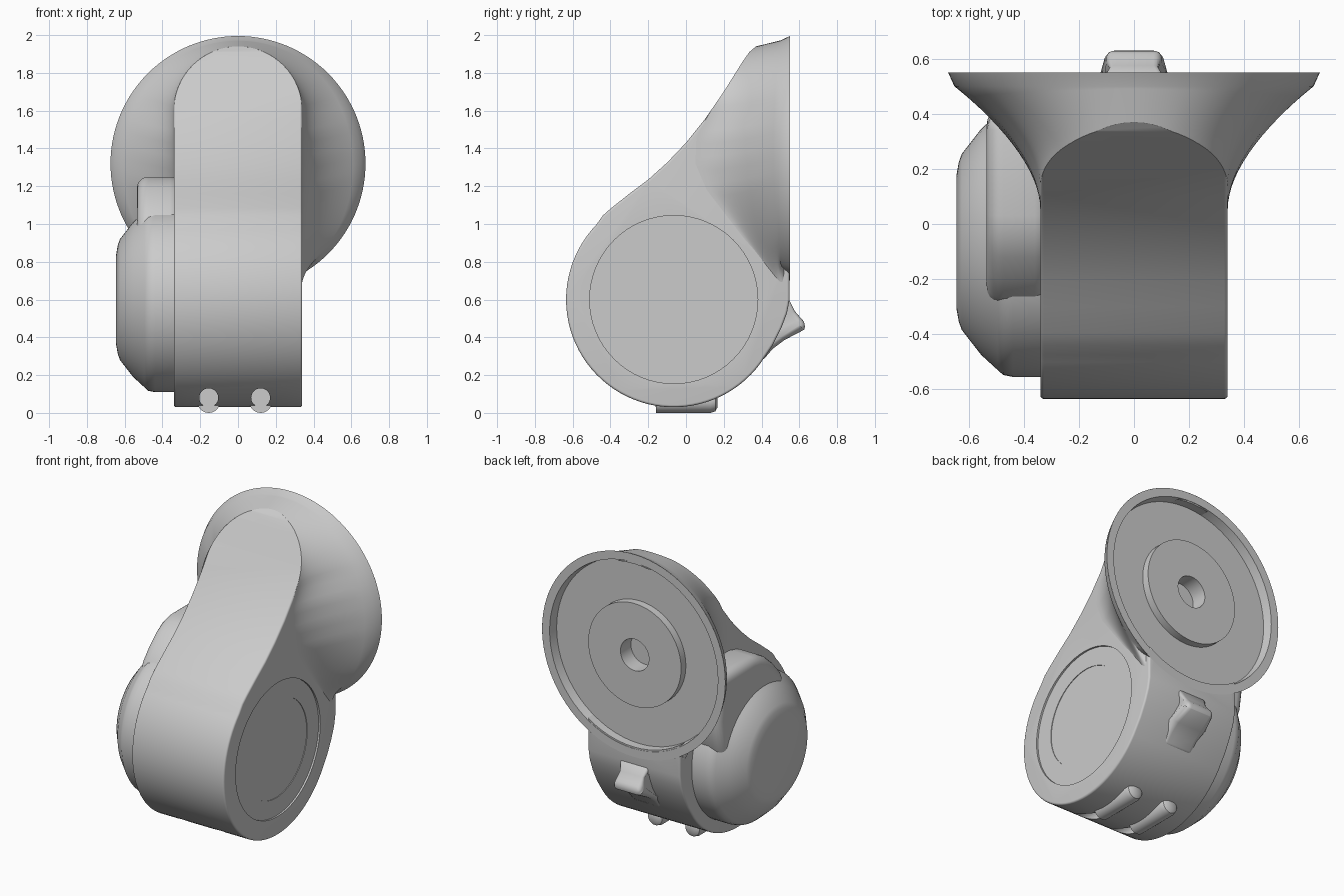
import bpy, bmesh
from math import sin, cos, pi, radians
from mathutils import Vector

if "Cube" in bpy.data.objects:
    bpy.data.objects.remove(bpy.data.objects["Cube"])

grey = bpy.data.materials.new("plain grey")
grey.use_nodes = True
grey.diffuse_color = (0.6, 0.6, 0.6, 1)
grey.node_tree.nodes["Principled BSDF"].inputs["Base Color"].default_value = (0.6, 0.6, 0.6, 1)


def finish(name, bm):
    bmesh.ops.remove_doubles(bm, verts=bm.verts, dist=1e-5)
    bmesh.ops.recalc_face_normals(bm, faces=bm.faces)
    mesh = bpy.data.meshes.new(name)
    bm.to_mesh(mesh)
    bm.free()
    obj = bpy.data.objects.new(name, mesh)
    bpy.context.collection.objects.link(obj)
    mesh.materials.append(grey)
    return obj


def activate(obj):
    bpy.ops.object.select_all(action='DESELECT')
    obj.select_set(True)
    bpy.context.view_layer.objects.active = obj


def smooth(obj, angle=35):
    activate(obj)
    bpy.ops.object.shade_smooth_by_angle(angle=radians(angle))


def prism(name, outline, low, high, axis):
    """Extrude an outline along x (y, z points) or along y (x, z points)."""
    bm = bmesh.new()
    place = (lambda a, b, h: (h, a, b)) if axis == 'x' else (lambda a, b, h: (a, h, b))
    ends = [[bm.verts.new(place(a, b, h)) for a, b in outline] for h in (low, high)]
    for end in ends:
        bm.faces.new(end)
    n = len(outline)
    for i in range(n):
        j = (i + 1) % n
        bm.faces.new((ends[0][i], ends[0][j], ends[1][j], ends[1][i]))
    return finish(name, bm)


def lathe(name, profile, centre, axis, steps=64, open_start=False):
    """Spin (radius, height) points about an axis through centre."""
    bm = bmesh.new()
    rings = []
    for r, h in profile:
        ring = []
        for k in range(steps):
            u, v = r * cos(2 * pi * k / steps), r * sin(2 * pi * k / steps)
            p = Vector((h, u, v)) if axis == 'x' else Vector((u, h, v))
            ring.append(bm.verts.new(p + Vector(centre)))
        rings.append(ring)
    for a, b in zip(rings, rings[1:]):
        for k in range(steps):
            m = (k + 1) % steps
            bm.faces.new((a[k], a[m], b[m], b[k]))
    bm.faces.new(rings[-1])
    if not open_start:
        bm.faces.new(rings[0])
    return finish(name, bm)


def bevel(obj, width, angle, segments=4):
    activate(obj)
    mod = obj.modifiers.new("bevel", 'BEVEL')
    mod.width, mod.segments, mod.angle_limit = width, segments, radians(angle)
    bpy.ops.object.modifier_apply(modifier=mod.name)


def boolean(obj, cutter, operation='DIFFERENCE'):
    activate(obj)
    mod = obj.modifiers.new("cut", 'BOOLEAN')
    mod.object, mod.operation, mod.solver = cutter, operation, 'EXACT'
    bpy.ops.object.modifier_apply(modifier=mod.name)
    bpy.data.objects.remove(cutter)


def lerp_table(t, table):
    for (a, *p), (b, *q) in zip(table, table[1:]):
        if t <= b:
            f = (t - a) / (b - a)
            return [u + (v - u) * f for u, v in zip(p, q)]
    return table[-1][1:]


HALF = 0.34
CAP = (0, -0.065, 0.6)       # centre of the round housing
DISH = (0, 0, 1.32)          # centre of the round mounting dish
# rising front edge of the housing, as (z, y)
front = [(1.045, -0.44), (1.085, -0.395), (1.16, -0.3), (1.235, -0.2), (1.325, -0.1), (1.43, 0),
         (1.555, 0.1), (1.7, 0.2), (1.78, 0.25), (1.86, 0.3), (1.91, 0.335), (1.94, 0.37), (2.1, 0.53)]

# Main housing: drop-shaped slab with an arched top
outline = [(CAP[1] + 0.57 * cos(radians(a)), CAP[2] + 0.57 * sin(radians(a)))
           for a in range(136, 325, 4)]
outline += [(0.46, 0.36), (0.505, 0.45), (0.535, 0.53), (0.548, 0.6), (0.548, 2.1)]
outline += [(y, z) for z, y in reversed(front)]
housing = prism("housing", outline, -HALF, HALF, 'x')
bevel(housing, 0.028, 60)
arch = [(-0.37, -0.1), (0.37, -0.1), (0.37, 1.6)]
arch += [(HALF * cos(pi * k / 32), 1.6 + HALF * sin(pi * k / 32)) for k in range(33)]
arch += [(-0.37, 1.6)]
boolean(housing, prism("arch_cutter", arch, -1, 1, 'y'), 'INTERSECT')
boolean(housing, lathe("dish_cutter", [(0.61, 0.42), (0.61, 0.8)], DISH, 'y'))
for r, floor in ((0.445, 0.328), (0.325, 0.324)):
    boolean(housing, lathe("cap_cutter", [(r, floor), (r, 0.5)], CAP, 'x'))
for x in (-0.155, 0.12):
    boolean(housing, lathe("screw_cutter", [(0.05, -0.8), (0.05, -0.15)], (x, 0, 0.08), 'y', 32))
smooth(housing)

# Flare blending the housing into the dish, with a steeper lip at the rim
start = [(60, HALF, 0.13, 1.6), (72, HALF, 0.055, 1.46), (84, HALF, 0.05, 1.32),
         (96, HALF, 0.11, 1.18), (120, HALF, 0.31, 0.92), (150, 0.335, 0.53, 0.64),
         (156, 0.3, 0.54, 0.61)]
bm = bmesh.new()
rows = []
for deg in range(-156, 157, 3):
    side, t = (1 if deg >= 0 else -1), abs(deg)
    if t <= 60:
        phi = radians(t * 1.5)
        z = 1.6 + HALF * cos(phi)
        a = Vector((side * HALF * sin(phi), lerp_table(z, front)[0], z))
    else:
        x, y, z = lerp_table(t, start)
        a = Vector((side * x, y, z))
    out = Vector((sin(radians(deg)), 0, cos(radians(t))))
    rim = Vector(DISH) + out * 0.675 + Vector((0, 0.55, 0))
    lip = Vector(DISH) + out * 0.652 + Vector((0, max(0.5, a.y), 0))
    pull = 0.42 * t / 60 if t < 60 else 0.42 if t < 85 else 0.42 - 0.32 * (t - 85) / 71
    mid = a + Vector((0, pull * (lip.y - a.y), 0))
    if t < 60:
        mid = mid.lerp((a + lip) / 2, 1 - t / 60)
    row = [a * (1 - s) ** 2 + mid * 2 * s * (1 - s) + lip * s * s
           for s in [k / 14 for k in range(15)]]
    rows.append([bm.verts.new(p) for p in row + [rim]])
for p, q in zip(rows, rows[1:]):
    for k in range(15):
        bm.faces.new((p[k], p[k + 1], q[k + 1], q[k]))
smooth(finish("flare", bm), 50)

# Dish: rim, recessed floor, raised hub and centre hole
dish = lathe("mounting_dish", [(0.675, 0.55), (0.62, 0.55), (0.61, 0.49), (0.342, 0.49),
                               (0.342, 0.54), (0.105, 0.54), (0.105, 0.43)], DISH, 'y', 80, True)
smooth(dish)

# Motor cover: domed disc on the right side with a lobe behind it
cover = lathe("motor_cover", [(0.49, -0.3), (0.49, -0.44), (0.483, -0.475), (0.465, -0.495),
                              (0.41, -0.555), (0.32, -0.625), (0.29, -0.636), (0.24, -0.645)], CAP, 'x')
smooth(cover, 40)
lobe = prism("motor_lobe", [(-0.3, 0.75), (-0.32, 0.92), (-0.27, 1.04), (-0.2, 1.12), (-0.12, 1.19),
                            (-0.05, 1.23), (0.03, 1.25), (0.4, 1.25), (0.42, 0.95), (0.39, 0.76),
                            (0.3, 0.6), (0, 0.55)], -0.3, -0.535, 'x')
bevel(lobe, 0.06, 50, 5)
smooth(lobe, 40)

# Latch nub on the back, flared at its root and narrower at its tip
nub = prism("latch_nub", [(0.42, 0.64), (0.548, 0.595), (0.575, 0.54), (0.605, 0.505), (0.638, 0.47),
                          (0.625, 0.44), (0.52, 0.385), (0.46, 0.34), (0.4, 0.27), (0.35, 0.4)],
            -0.115, 0.115, 'x')
for v in nub.data.vertices:
    if v.co.y > 0.56:
        v.co.x *= 0.88
bevel(nub, 0.03, 50)
smooth(nub, 45)

# Screw bosses under the housing
for name, x in (("right_boss", -0.155), ("left_boss", 0.12)):
    boss = lathe(name, [(0.06, -0.16), (0.06, 0.13), (0.052, 0.155), (0.03, 0.167)],
                 (x, 0, 0.06), 'y', 32)
    smooth(boss)
    plug = lathe(name + "_screw", [(0.05, -0.162), (0.05, -0.1)], (x, 0, 0.08), 'y', 32)
    smooth(plug)
